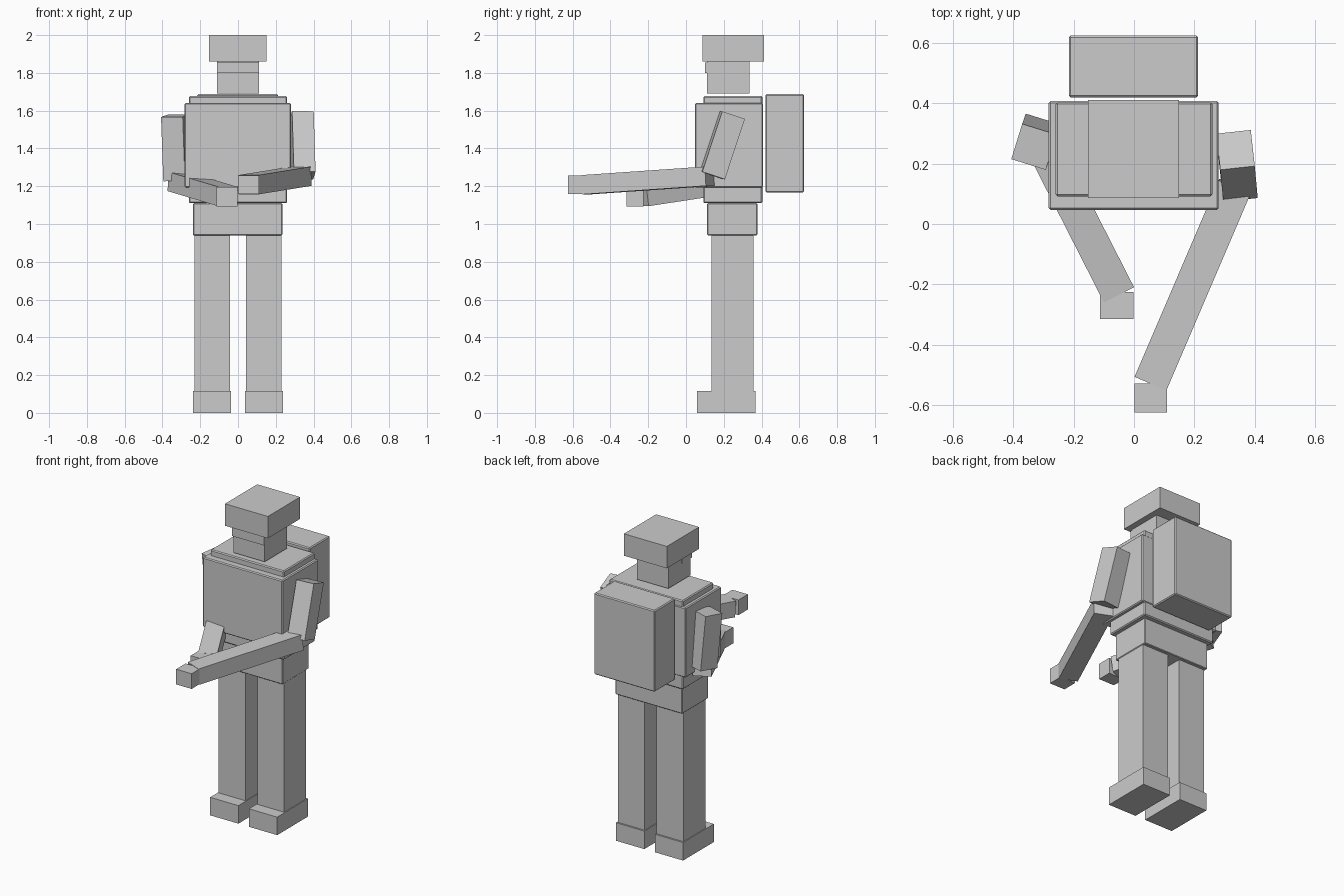
import bpy
from mathutils import Vector, Matrix


def box(name, lo, hi, bevel=0):
    lo, hi = Vector(lo), Vector(hi)
    bpy.ops.mesh.primitive_cube_add(size=1, location=(lo + hi) / 2)
    ob = bpy.context.object
    ob.name = name
    s = hi - lo
    ob.data.transform(Matrix.Diagonal((s.x, s.y, s.z, 1)))
    if bevel:
        m = ob.modifiers.new("edge", 'BEVEL')
        m.width = bevel
        m.segments = 1
    return ob


def limb(name, a, b, side, w, d):
    """Box running from a to b, w wide along side, d deep."""
    a, b = Vector(a), Vector(b)
    z = (b - a).normalized()
    x = Vector(side)
    x = (x - z * x.dot(z)).normalized()
    y = z.cross(x)
    ob = box(name, (-w / 2, -d / 2, -(b - a).length / 2),
             (w / 2, d / 2, (b - a).length / 2))
    rot = Matrix((x, y, z)).transposed().to_4x4()
    ob.matrix_world = Matrix.Translation((a + b) / 2) @ rot
    return ob


# Legs and boots
for side, s in (("left", -1), ("right", 1)):
    def pair(name, x0, x1, y0, y1, z0, z1):
        xs = sorted((s * x0, s * x1))
        box(f"{side}_{name}", (xs[0], y0, z0), (xs[1], y1, z1))
    pair("boot", 0.037, 0.237, 0.057, 0.368, 0, 0.115)
    pair("leg", 0.042, 0.231, 0.135, 0.357, 0.115, 0.94)

# Body
box("pelvis", (-0.238, 0.112, 0.94), (0.235, 0.378, 1.11), 0.004)
box("torso", (-0.26, 0.092, 1.11), (0.26, 0.404, 1.677), 0.006)
box("vest", (-0.283, 0.047, 1.193), (0.281, 0.408, 1.64), 0.006)
box("backpack", (-0.216, 0.42, 1.167), (0.213, 0.625, 1.687), 0.006)

# Head
box("face", (-0.11, 0.112, 1.69), (0.11, 0.335, 1.86))
box("visor", (-0.112, 0.1, 1.8), (0.112, 0.2, 1.855))
box("helmet", (-0.153, 0.087, 1.86), (0.15, 0.412, 2.0))

# Right arm, reaching forward
limb("right_upper_arm", (0.337, 0.246, 1.577), (0.347, 0.14, 1.257),
     (1, 0.11, 0), 0.115, 0.127)
limb("right_forearm", (0.335, 0.125, 1.253), (0.056, -0.527, 1.208),
     (0.92, -0.394, 0), 0.115, 0.102)
box("right_hand", (0.001, -0.625, 1.16), (0.11, -0.53, 1.257))

# Left arm, bent across the body
limb("left_upper_arm", (-0.332, 0.256, 1.573), (-0.32, 0.29, 1.233),
     (0.116, -0.036, 0), 0.12, 0.123)
limb("left_forearm", (-0.32, 0.295, 1.225), (-0.053, -0.229, 1.145),
     (0.891, 0.454, 0), 0.112, 0.102)
box("left_hand", (-0.113, -0.316, 1.093), (-0.002, -0.225, 1.195))
